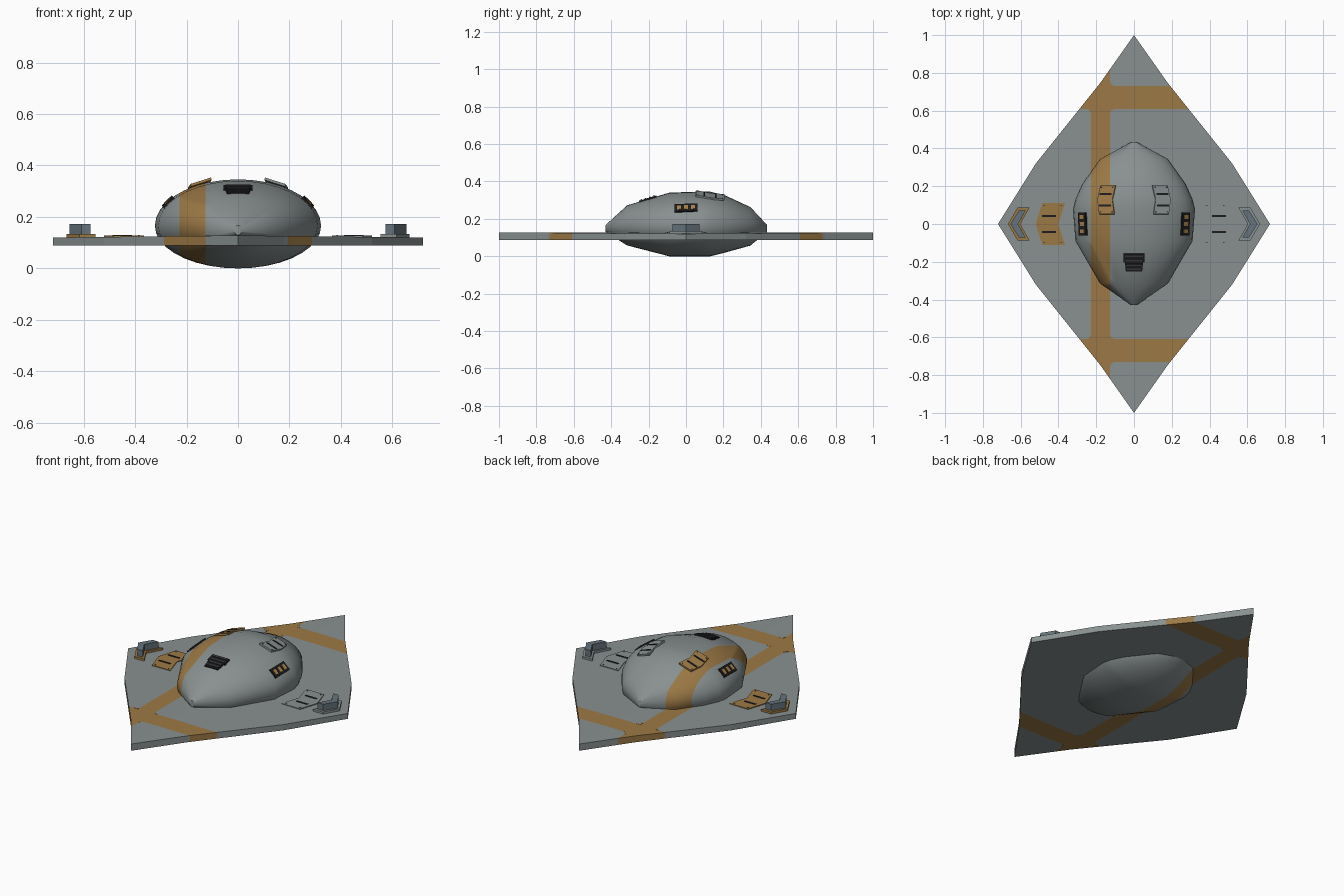
import bpy, bmesh, math
from mathutils import Matrix, Vector
from mathutils.bvhtree import BVHTree

if "Cube" in bpy.data.objects:
    bpy.data.objects.remove(bpy.data.objects["Cube"])


def material(name, r, g, b):
    m = bpy.data.materials.new(name)
    m.diffuse_color = (r, g, b, 1)
    m.use_nodes = True
    m.node_tree.nodes["Principled BSDF"].inputs["Base Color"].default_value = m.diffuse_color
    return m


GREY = material("hull grey", 0.25, 0.28, 0.28)
ORANGE = material("stripe orange", 0.33, 0.19, 0.06)
SLATE = material("slate blue", 0.13, 0.17, 0.20)
BLACK = material("black", 0.012, 0.012, 0.013)
DARK = material("dark grey", 0.045, 0.048, 0.05)
AMBER = material("window amber", 0.42, 0.23, 0.07)

STRIPE = (-0.228, -0.127)      # lengthwise stripe, x range
CROSS = (0.61, 0.73)           # cross stripes, |y| range


def finish(bm, name, mats):
    bmesh.ops.recalc_face_normals(bm, faces=bm.faces[:])
    me = bpy.data.meshes.new(name)
    bm.to_mesh(me)
    bm.free()
    for m in mats:
        me.materials.append(m)
    ob = bpy.data.objects.new(name, me)
    bpy.context.collection.objects.link(ob)
    return ob


def cut(bm, co, no):
    geom = bm.verts[:] + bm.edges[:] + bm.faces[:]
    bmesh.ops.bisect_plane(bm, geom=geom, dist=1e-5, plane_co=co, plane_no=no)


def prism_into(bm, pts, z0, z1, frame=Matrix(), index=0):
    """Extrude a flat outline from z0 to z1 inside the given frame."""
    lo = [bm.verts.new(frame @ Vector((x, y, z0))) for x, y in pts]
    hi = [bm.verts.new(frame @ Vector((x, y, z1))) for x, y in pts]
    n = len(pts)
    faces = [bm.faces.new(lo[::-1]), bm.faces.new(hi)]
    faces += [bm.faces.new((lo[i], lo[(i + 1) % n], hi[(i + 1) % n], hi[i])) for i in range(n)]
    for f in faces:
        f.material_index = index


def rect(cx, cy, w, h):
    return [(cx - w / 2, cy - h / 2), (cx + w / 2, cy - h / 2),
            (cx + w / 2, cy + h / 2), (cx - w / 2, cy + h / 2)]


def chevron(inner, tip_in, outer, tip_out, h, s=1):
    return [(s * inner, h), (s * outer, h), (s * tip_out, 0),
            (s * outer, -h), (s * inner, -h), (s * tip_in, 0)]


# Diamond wing plate with painted stripes
def plate_z(x):
    return 0.128 - 0.008 * abs(x) / 0.72


quarter = [(0.72, 0), (0.52, 0.32), (0.18, 0.745), (0, 1)]
half = quarter + [(-x, y) for x, y in quarter[-2::-1]]
outline = half + [(x, -y) for x, y in half[-2:0:-1]]
bm = bmesh.new()
prism_into(bm, outline, 0.088, 0.128)
for x in (0,) + STRIPE:
    cut(bm, (x, 0, 0), (1, 0, 0))
for y in CROSS:
    for s in (1, -1):
        cut(bm, (0, s * y, 0), (0, 1, 0))
for f in bm.faces:
    c = f.calc_center_median()
    if STRIPE[0] < c.x < STRIPE[1] or CROSS[0] < abs(c.y) < CROSS[1]:
        f.material_index = 1
for v in bm.verts:
    if v.co.z > 0.1:
        v.co.z = plate_z(v.co.x)
finish(bm, "wing_plate", [GREY, ORANGE])

# Softened inner corners where the stripes meet
bm = bmesh.new()
for s in (1, -1):
    for x, y, dx, dy in ((STRIPE[1], CROSS[0], 1, -1), (STRIPE[0], CROSS[0], -1, -1),
                         (STRIPE[1], CROSS[1], 1, 1)):
        r = 0.025
        tri = [(x, s * y), (x + r * dx, s * y), (x + r * .3 * dx, s * (y + r * .3 * dy)),
               (x, s * (y + r * dy))]
        prism_into(bm, tri, 0.0875, plate_z(x) + 0.001)
finish(bm, "stripe_corners", [ORANGE])

# Central hull, lofted along y: (y, half width, top z, bottom z)
stations = [(-0.43, 0.014, 0.167, 0.13), (-0.315, 0.18, 0.272, 0.058),
            (-0.09, 0.31, 0.34, 0.0), (0.08, 0.323, 0.346, 0.0),
            (0.13, 0.31, 0.345, 0.0), (0.21, 0.275, 0.325, 0.02),
            (0.344, 0.18, 0.263, 0.057), (0.434, 0.014, 0.167, 0.13)]
SIDES, MID = 36, 0.165
bm = bmesh.new()
rings = []
for y, w, top, bot in stations:
    mid = MID if w > 0.1 else 0.15
    ring = []
    for i in range(SIDES):
        a = 2 * math.pi * i / SIDES
        h = (top - mid) if math.sin(a) > 0 else (mid - bot)
        ring.append(bm.verts.new((w * math.cos(a), y, mid + h * math.sin(a))))
    rings.append(ring)
for a, b in zip(rings, rings[1:]):
    for i in range(SIDES):
        j = (i + 1) % SIDES
        bm.faces.new((a[i], a[j], b[j], b[i]))
bm.faces.new(rings[0])
bm.faces.new(rings[-1])
surface = BVHTree.FromBMesh(bm)
for x in STRIPE:
    cut(bm, (x, 0, 0), (1, 0, 0))
for f in bm.faces:
    if STRIPE[0] < f.calc_center_median().x < STRIPE[1]:
        f.material_index = 1
hull = finish(bm, "hull", [GREY, ORANGE])
bpy.context.view_layer.objects.active = hull
hull.select_set(True)
bpy.ops.object.shade_smooth_by_angle(angle=math.radians(38))
hull.select_set(False)


def hull_frame(x, y, du, dv):
    """Frame resting on the top of the hull, z pointing outward."""
    def hit(px, py):
        return surface.ray_cast(Vector((px, py, 1)), Vector((0, 0, -1)))[0]
    l, r, f, b = hit(x - du, y), hit(x + du, y), hit(x, y - dv), hit(x, y + dv)
    ax = (r - l).normalized()
    az = ax.cross(b - f).normalized()
    ay = az.cross(ax)
    m = Matrix((ax, ay, az)).transposed().to_4x4()
    m.translation = (l + r + f + b + 2 * hit(x, y)) / 6
    return m


def hatch(name, pts, frame, mat, slots, dots, base):
    """Panel with two dark slots and small corner fasteners."""
    bm = bmesh.new()
    prism_into(bm, pts, base - 0.006, base + 0.004, frame)
    for r in slots:
        prism_into(bm, r, base, base + 0.0065, frame, 1)
    for x, y in dots:
        prism_into(bm, rect(x, y, 0.006, 0.006), base, base + 0.0055, frame, 2)
    finish(bm, name, [mat, BLACK, DARK])


for s, side in ((1, "right"), (-1, "left")):
    paint = GREY if s > 0 else ORANGE
    # Hatch lying on the wing
    hatch("wing_hatch_" + side, chevron(0.365, 0.40, 0.485, 0.52, 0.112, s), Matrix(), paint,
          [rect(s * 0.45, y, 0.075, 0.011) for y in (0.043, -0.043)],
          [(s * x, y) for x in (0.385, 0.475) for y in (0.098, -0.098)], plate_z(0.42))
    # Hatch on the hull top
    hatch("hull_hatch_" + side, chevron(-0.048, -0.034, 0.036, 0.05, 0.077, s),
          hull_frame(s * 0.145, 0.128, 0.04, 0.06), paint,
          [rect(s * 0.005, y, 0.066, 0.010) for y in (0.030, -0.032)],
          [(s * x, y) for x in (-0.034, 0.03) for y in (0.066, -0.066)], 0.004)
    # Raised chevron block with its base near the wing tip
    bm = bmesh.new()
    prism_into(bm, chevron(0.553, 0.602, 0.617, 0.667, 0.087, s), 0.115, 0.134)
    finish(bm, "tip_base_" + side, [paint])
    bm = bmesh.new()
    prism_into(bm, chevron(0.573, 0.614, 0.609, 0.654, 0.072, s), 0.13, 0.172)
    finish(bm, "tip_block_" + side, [SLATE])
    # Side window strip with three lit panes
    m = hull_frame(s * 0.27, 0, 0.02, 0.04)
    bm = bmesh.new()
    prism_into(bm, rect(0, 0, 0.056, 0.122), -0.006, 0.007, m)
    for y in (-0.038, 0, 0.038):
        prism_into(bm, rect(0, y, 0.03, 0.021), 0.002, 0.009, m, 1)
    finish(bm, "side_window_" + side, [BLACK, AMBER])

# Front louvred window
m = hull_frame(0, -0.203, 0.04, 0.04)
bm = bmesh.new()
prism_into(bm, [(-0.043, -0.05), (0.043, -0.05), (0.048, 0.0), (0.056, 0.0), (0.056, 0.048),
                (-0.056, 0.048), (-0.056, 0.0), (-0.048, 0.0)], -0.008, 0.006, m)
for i in range(4):
    prism_into(bm, rect(0, -0.036 + 0.024 * i, 0.078 + 0.006 * i, 0.008), 0.0, 0.010, m, 1)
finish(bm, "front_louvre", [BLACK, DARK])
